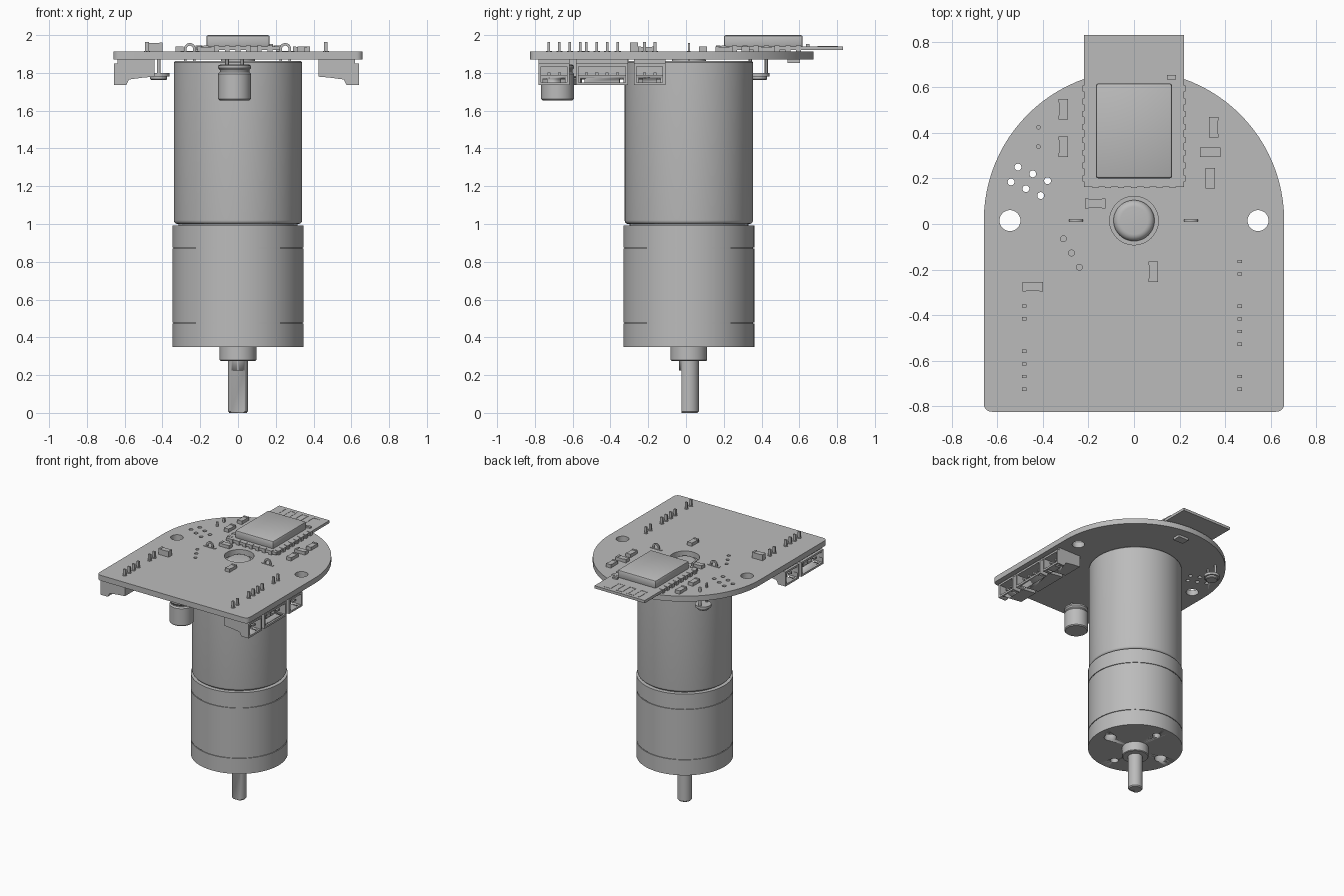
import bpy, bmesh, math
from mathutils import Matrix, Vector

if "Cube" in bpy.data.objects:
    bpy.data.objects.remove(bpy.data.objects["Cube"])

grey = bpy.data.materials.new("plain grey")
grey.use_nodes = True
COLOUR = (0.5, 0.5, 0.5, 1)
grey.diffuse_color = COLOUR
grey.node_tree.nodes["Principled BSDF"].inputs["Base Color"].default_value = COLOUR

AXIS_Y = 0.015            # motor axis
BOARD_LOW, BOARD_TOP = 1.87, 1.913


def finish(name, bm, bevel=0):
    bmesh.ops.recalc_face_normals(bm, faces=bm.faces)
    mesh = bpy.data.meshes.new(name)
    bm.to_mesh(mesh)
    bm.free()
    mesh.materials.append(grey)
    ob = bpy.data.objects.new(name, mesh)
    bpy.context.collection.objects.link(ob)
    bpy.ops.object.select_all(action="DESELECT")
    bpy.context.view_layer.objects.active = ob
    ob.select_set(True)
    if bevel:
        mod = ob.modifiers.new("bevel", "BEVEL")
        mod.width, mod.segments = bevel, 2
        bpy.ops.object.modifier_apply(modifier="bevel")
    bpy.ops.object.shade_smooth_by_angle(angle=math.radians(30))
    return ob


def cut(ob, bm):
    cutter = finish("cutter", bm)
    cutter.hide_render = True
    mod = ob.modifiers.new("cut", "BOOLEAN")
    mod.operation, mod.solver, mod.object = "DIFFERENCE", "EXACT", cutter
    bpy.context.view_layer.objects.active = ob
    bpy.ops.object.modifier_apply(modifier="cut")
    bpy.data.objects.remove(cutter)


def box(bm, x, y, z):
    """Box from three (low, high) ranges."""
    size = [abs(b - a) for a, b in (x, y, z)]
    mid = Vector([(a + b) / 2 for a, b in (x, y, z)])
    bmesh.ops.create_cube(bm, size=1, matrix=Matrix.Translation(mid) @ Matrix.Diagonal((*size, 1)))


def block(bm, cx, cy, w, d, z0, z1):
    box(bm, (cx - w / 2, cx + w / 2), (cy - d / 2, cy + d / 2), (z0, z1))


def rod(bm, x, y, r, z0, z1, sides=24):
    bmesh.ops.create_cone(bm, cap_ends=True, segments=sides, radius1=r, radius2=r, depth=z1 - z0,
                          matrix=Matrix.Translation((x, y, (z0 + z1) / 2)))


def lathe(name, points, x=0, y=AXIS_Y, sides=72):
    bm = bmesh.new()
    verts = [bm.verts.new((r, 0, z)) for r, z in points]
    edges = [bm.edges.new(pair) for pair in zip(verts, verts[1:])]
    bmesh.ops.spin(bm, geom=verts + edges, cent=(0, 0, 0), axis=(0, 0, 1),
                   angle=math.tau, steps=sides, use_merge=False)
    bmesh.ops.remove_doubles(bm, verts=bm.verts, dist=1e-5)
    bmesh.ops.translate(bm, verts=bm.verts, vec=(x, y, 0))
    return finish(name, bm)


def prism(bm, points, vec):
    face = bm.faces.new([bm.verts.new(p) for p in points])
    geom = bmesh.ops.extrude_face_region(bm, geom=[face])["geom"]
    bmesh.ops.translate(bm, vec=vec, verts=[v for v in geom if isinstance(v, bmesh.types.BMVert)])


def arc(cx, cy, r, a0, a1, n):
    return [(cx + r * math.cos(math.radians(a0 + (a1 - a0) * i / n)),
             cy + r * math.sin(math.radians(a0 + (a1 - a0) * i / n))) for i in range(n + 1)]


# Gearbox with seam grooves and mounting holes in its lower face
R, G = 0.347, 0.341
gear_profile = [(0, 0.35), (R, 0.35)]
for seam in (0.475, 0.873):
    gear_profile += [(R, seam - 0.003), (G, seam - 0.003), (G, seam + 0.003), (R, seam + 0.003)]
gearbox = lathe("gearbox", gear_profile + [(R, 0.992), (0, 0.992)])
holes = bmesh.new()
for s in (-1, 1):
    rod(holes, s * 0.24, AXIS_Y, 0.045, 0.3, 0.42)
    rod(holes, 0, AXIS_Y + s * 0.24, 0.03, 0.3, 0.42)
cut(gearbox, holes)

# Motor can with rounded lower edge, and rear bearing boss
lathe("motor_can", [(0, 0.985), (0.315, 0.985), (0.315, 1.0)] + arc(0.32, 1.02, 0.02, -90, 0, 5)
      + [(0.34, 1.855), (0.333, 1.862), (0, 1.862)])
lathe("bearing_boss", [(0, 1.85), (0.09, 1.85)] + arc(0.06, 1.865, 0.03, 0, 90, 6) + [(0, 1.895)], sides=48)

# Output collar and shaft with a flat
lathe("shaft_collar", [(0, 0.36), (0.097, 0.36), (0.097, 0.28), (0.092, 0.275), (0, 0.275)], sides=48)
shaft = lathe("output_shaft", [(0, 0.3), (0.053, 0.3), (0.053, 0.008), (0.046, 0), (0, 0)], sides=48)
flat = bmesh.new()
box(flat, (-0.1, 0.1), (-0.1, AXIS_Y - 0.038), (-0.05, 0.225))
cut(shaft, flat)

# Circuit board: round back, straight sides, rounded front corners
W, FRONT, C = 0.66, -0.825, 0.035
outline = arc(0, AXIS_Y, W, 0, 180, 48)
outline += arc(-W + C, FRONT + C, C, 180, 270, 6) + arc(W - C, FRONT + C, C, 270, 360, 6)
bm = bmesh.new()
prism(bm, [(x, y, BOARD_LOW) for x, y in outline], (0, 0, BOARD_TOP - BOARD_LOW))
board = finish("circuit_board", bm)
holes = bmesh.new()
drill = [(0, AXIS_Y, 0.107), (0.545, AXIS_Y, 0.046), (-0.545, AXIS_Y, 0.046)]
drill += [(-0.51 + 0.065 * i - 0.03 * j, 0.25 - 0.03 * i - 0.065 * j, 0.015) for i in range(3) for j in range(2)]
drill += [(-0.31 + 0.035 * i, -0.065 - 0.0625 * i, 0.013) for i in range(3)]
for x, y, r in drill:
    rod(holes, x, y, r, 1.8, 2, 32)
cut(board, holes)

# Radio module: carrier, shield can, edge pads, printed aerial
bm = bmesh.new()
box(bm, (-0.22, 0.22), (0.163, 0.83), (1.92, 1.941))
finish("radio_carrier", bm)
bm = bmesh.new()
box(bm, (-0.168, 0.168), (0.2, 0.618), (1.935, 2.0))
finish("radio_shield", bm, 0.012)
bm = bmesh.new()
for i in range(8):
    y = 0.2 + 0.0565 * i
    for s in (-1, 1):
        block(bm, s * 0.213, y, 0.026, 0.026, BOARD_TOP - 0.003, 1.944)
        rod(bm, s * 0.198, y, 0.011, 1.93, 1.944, 12)
for i in range(7):
    block(bm, -0.17 + 0.0565 * i, 0.17, 0.026, 0.024, BOARD_TOP - 0.003, 1.944)
finish("radio_pads", bm)
bm = bmesh.new()
for i in range(6):
    block(bm, -0.15 + 0.05 * i, 0.75, 0.01, 0.11, 1.94, 1.943)
    block(bm, -0.125 + 0.05 * i, 0.8 if i % 2 else 0.7, 0.06, 0.01, 1.94, 1.943)
block(bm, 0.165, 0.645, 0.04, 0.02, 1.94, 1.953)
finish("radio_aerial", bm)

# Small surface parts: body with two raised end caps
bm = bmesh.new()
L, S = 0.09, 0.042
for x, y, along_x, top in [(-0.31, 0.505, 0, 1.94), (-0.31, 0.34, 0, 1.94), (0.35, 0.425, 0, 1.94),
                           (0.335, 0.315, 1, 1.94), (0.335, 0.2, 0, 1.94), (-0.17, 0.09, 1, 1.94),
                           (0.085, -0.21, 0, 1.94), (-0.445, -0.275, 1, 1.96)]:
    w, d = (L, S) if along_x else (S, L)
    block(bm, x, y, w * 0.96, d * 0.96, BOARD_TOP - 0.003, top - 0.003)
    for s in (-1, 1):
        if along_x:
            block(bm, x + s * 0.037, y, 0.016, S, BOARD_TOP - 0.003, top)
        else:
            block(bm, x, y + s * 0.037, S, 0.016, BOARD_TOP - 0.003, top)
block(bm, 0.03, 0.57, 0.09, 0.065, 1.852, BOARD_LOW + 0.003)
finish("surface_components", bm)

# Motor terminal tabs: upright wire loops through the board
for side, cx in (("right", -0.255), ("left", 0.25)):
    bm = bmesh.new()
    outer, inner = arc(cx, 1.927, 0.031, 0, 180, 14), arc(cx, 1.927, 0.017, 180, 0, 14)
    prism(bm, [(x, AXIS_Y - 0.005, z) for x, z in outer + inner], (0, 0.01, 0))
    for s in (-1, 1):
        block(bm, cx + s * 0.024, AXIS_Y, 0.014, 0.01, 1.86, 1.927)
    block(bm, cx, AXIS_Y, 0.1, 0.018, BOARD_TOP - 0.003, BOARD_TOP + 0.004)
    finish("terminal_loop_" + side, bm)

# Side connectors: shrouded housing under the board, pins through it
PITCH = 0.0555


def connector(name, side, pin_x, first_y, count):
    def px(t):
        return side * (pin_x + t)
    y0, y1 = first_y - 0.055, first_y + PITCH * (count - 1) + 0.055
    profile = [(-0.04, 1.872), (0.155, 1.872), (0.155, 1.85), (0.175, 1.85), (0.175, 1.735),
               (0.11, 1.735), (0.095, 1.765), (0.02, 1.775), (-0.04, 1.78)]
    bm = bmesh.new()
    prism(bm, [(px(t), y0, z) for t, z in profile], (0, y1 - y0, 0))
    housing = finish(name + "_housing", bm)
    hollow = bmesh.new()
    box(hollow, (px(0.03), px(0.25)), (y0 + 0.014, y1 - 0.014), (1.785, 1.835))
    cut(housing, hollow)
    hollow = bmesh.new()
    box(hollow, (px(0.105), px(0.25)), (y0 + 0.014, y1 - 0.014), (1.75, 1.8))
    cut(housing, hollow)
    slots = bmesh.new()
    for y in (y0 + 0.035, y1 - 0.035):
        box(slots, (px(0.09), px(0.16)), (y - 0.01, y + 0.01), (1.7, 1.77))
    cut(housing, slots)
    bm = bmesh.new()
    for i in range(count):
        y = first_y + PITCH * i
        block(bm, px(0), y, 0.02, 0.014, 1.8, 1.963)
        rod(bm, px(0), y, 0.016, BOARD_TOP - 0.003, BOARD_TOP + 0.004, 12)
        box(bm, (px(0), px(0.15)), (y - 0.008, y + 0.008), (1.786, 1.802))
    finish(name + "_pins", bm)


connector("left_front_connector", 1, 0.465, -0.726, 2)
connector("left_middle_connector", 1, 0.465, -0.528, 4)
connector("left_rear_connector", 1, 0.465, -0.22, 2)
connector("right_front_connector", -1, 0.482, -0.726, 4)
connector("right_rear_connector", -1, 0.482, -0.416, 2)

# Hanging capacitor with crimped neck
lathe("capacitor", [(0, 1.655), (0.08, 1.655), (0.087, 1.662), (0.087, 1.795), (0.078, 1.806), (0.078, 1.814),
                    (0.087, 1.826), (0.087, 1.838), (0.075, 1.845), (0, 1.845)], -0.018, -0.68, 40)
bm = bmesh.new()
for s in (-1, 1):
    rod(bm, -0.018 + s * 0.04, -0.68, 0.01, 1.83, 1.88, 12)
finish("capacitor_leads", bm)

# Downward sensor on two leads
lathe("sensor", [(0, 1.762), (0.04, 1.762), (0.045, 1.767), (0.045, 1.78), (0.058, 1.78), (0.058, 1.8), (0, 1.8)],
      -0.42, 0.385, 32)
bm = bmesh.new()
for y in (0.34, 0.425):
    rod(bm, -0.42, y, 0.01, 1.79, 1.945, 12)
finish("sensor_leads", bm)
